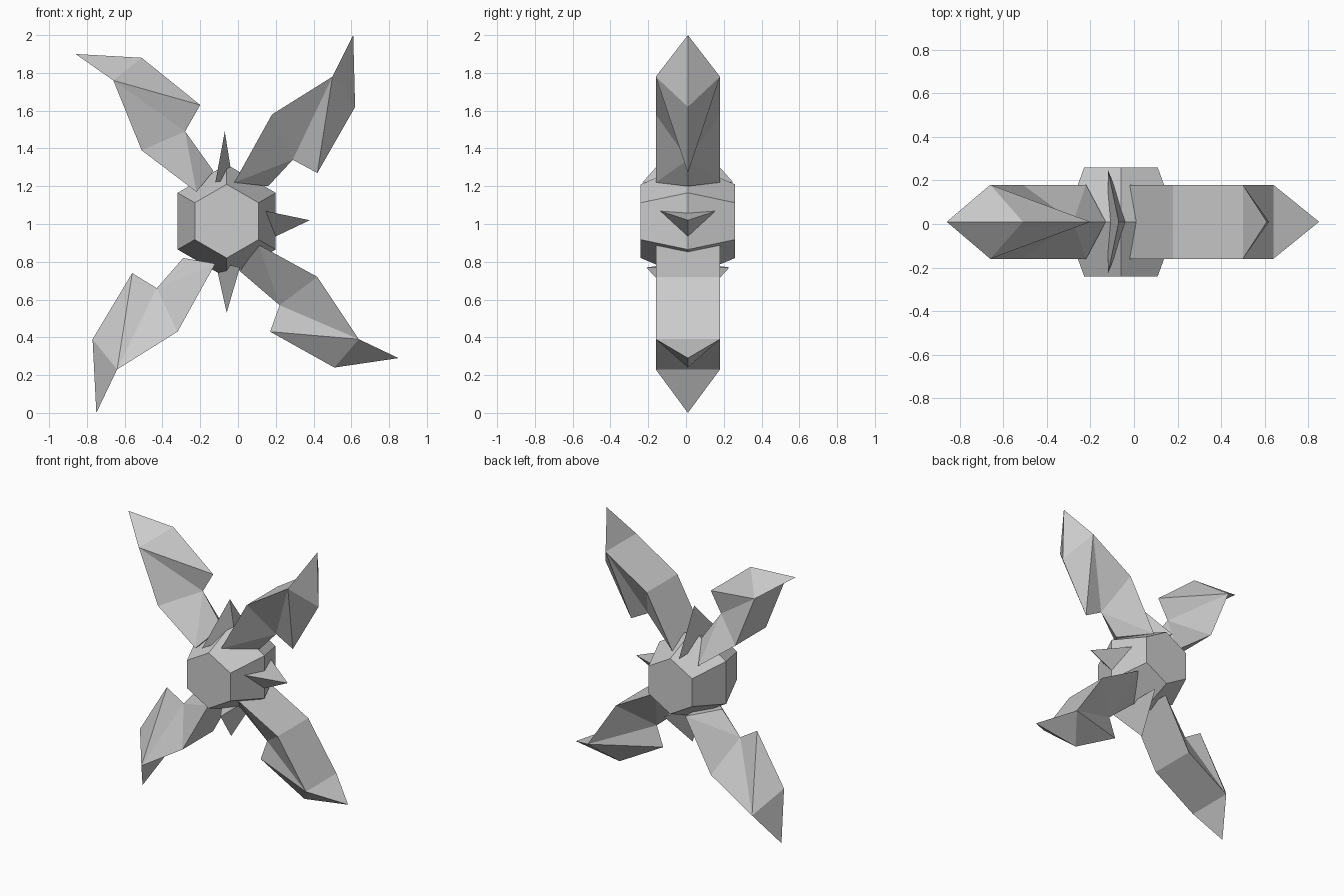
import bpy, bmesh, math

if "Cube" in bpy.data.objects:
    bpy.data.objects.remove(bpy.data.objects["Cube"])

YC = 0.01            # mid plane of the whole star
HUB = (-0.06, 1.015)  # hub centre in x, z


def make(name, verts, faces):
    bm = bmesh.new()
    vs = [bm.verts.new(v) for v in verts]
    for f in faces:
        bm.faces.new([vs[i] for i in f])
    bmesh.ops.recalc_face_normals(bm, faces=bm.faces)
    me = bpy.data.meshes.new(name)
    bm.to_mesh(me)
    bm.free()
    ob = bpy.data.objects.new(name, me)
    bpy.context.collection.objects.link(ob)
    return ob


# Hexagonal hub: widest at the mid plane, tapering to a flat cap on each side
verts, faces = [], []
for y, r in ((-0.25, 0.195), (0, 0.30), (0.25, 0.195)):
    for k in range(6):
        a = math.radians(90 + 60 * k)
        verts.append((HUB[0] + r * math.cos(a), YC + y, HUB[1] + r * math.sin(a)))
for ring in (0, 6):
    for k in range(6):
        n = (k + 1) % 6
        faces.append((ring + k, ring + n, ring + 6 + n, ring + 6 + k))
faces += [tuple(range(6)), tuple(range(12, 18))]
make("hub", verts, faces)


# Blades: wide flat back (a, b, c), sharp ridge (root, notch, tooth, shoulder), tip
def blade(name, back, ridge, tip, half=0.17):
    verts = [(x, YC - half, z) for x, z in back]
    verts += [(x, YC + half, z) for x, z in back]
    verts += [(x, YC, z) for x, z in ridge + [tip]]
    root, notch, tooth, shoulder, end = range(6, 11)
    faces = [(0, 3, 4, 1), (1, 4, 5, 2), (2, 5, end), (0, 3, root)]
    for a, b, c in ((0, 1, 2), (3, 4, 5)):
        faces += [(a, notch, root), (a, b, notch), (b, c, notch),
                  (c, tooth, notch), (c, shoulder, tooth), (c, end, shoulder)]
    make(name, verts, faces)


blade("blade_upper_right", [(-0.02, 1.22), (0.18, 1.58), (0.50, 1.78)],
      [(0.16, 1.20), (0.29, 1.34), (0.42, 1.27), (0.62, 1.62)], (0.61, 2.0))
blade("blade_upper_left", [(-0.22, 1.17), (-0.51, 1.39), (-0.66, 1.76)],
      [(-0.13, 1.28), (-0.28, 1.49), (-0.20, 1.63), (-0.51, 1.88)], (-0.86, 1.90))
blade("blade_lower_left", [(-0.12, 0.79), (-0.32, 0.43), (-0.64, 0.23)],
      [(-0.29, 0.82), (-0.43, 0.66), (-0.56, 0.74), (-0.77, 0.39)], (-0.75, 0.0))
blade("blade_lower_right", [(0.11, 0.89), (0.42, 0.72), (0.64, 0.39)],
      [(0.01, 0.75), (0.22, 0.57), (0.17, 0.43), (0.51, 0.24)], (0.85, 0.29))


# Small three-sided spikes between the blades
def spike(name, wide, keel, tip, half):
    make(name, [(wide[0], YC - half, wide[1]), (wide[0], YC + half, wide[1]),
                (keel[0], YC, keel[1]), (tip[0], YC, tip[1])],
         [(0, 1, 2), (0, 1, 3), (1, 2, 3), (2, 0, 3)])


spike("spike_top", (-0.12, 1.22), (-0.03, 1.24), (-0.07, 1.49), 0.24)
spike("spike_right", (0.14, 1.07), (0.19, 0.93), (0.38, 1.02), 0.15)
spike("spike_bottom", (0.01, 0.77), (-0.12, 0.80), (-0.06, 0.53), 0.22)
